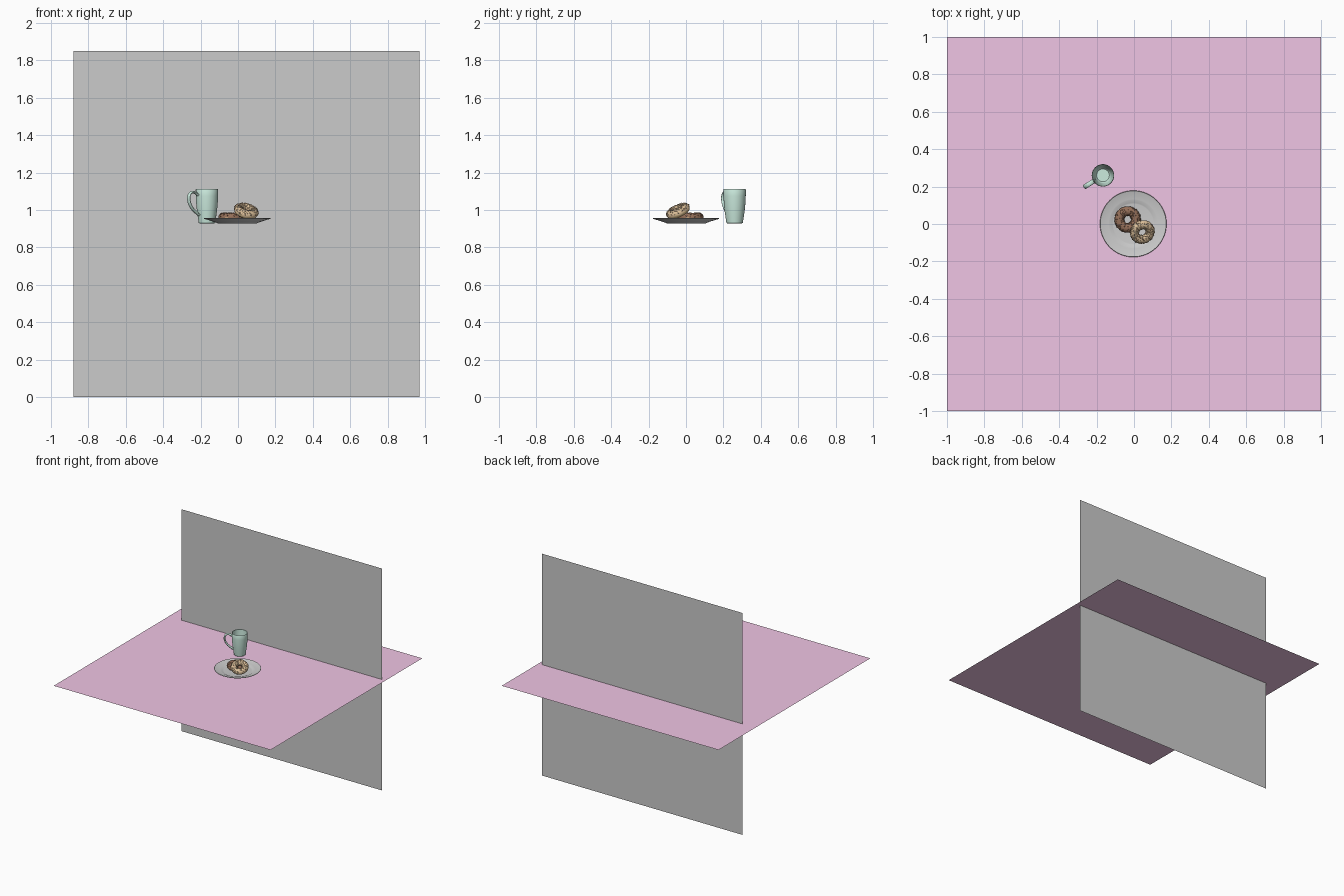
import bpy, bmesh, random
from math import sin, cos, pi, radians
from mathutils import Vector, Matrix

if "Cube" in bpy.data.objects:
    bpy.data.objects.remove(bpy.data.objects["Cube"])

random.seed(4)


def material(name, rgb):
    m = bpy.data.materials.new(name)
    m.diffuse_color = (*rgb, 1)
    m.use_nodes = True
    m.node_tree.nodes["Principled BSDF"].inputs["Base Color"].default_value = m.diffuse_color
    return m


PINK = material("pink_cloth", (0.87, 0.56, 0.78))
MINT = material("mint_glaze", (0.60, 0.83, 0.73))
DOUGH = material("dough", (0.80, 0.58, 0.30))
CHOC = material("chocolate", (0.30, 0.16, 0.10))
CARAMEL = material("caramel", (0.74, 0.54, 0.33))
NUT = material("nut", (0.85, 0.68, 0.45))


def finish(name, bm, mat=None, matrix=None, smooth=True, recalc=True):
    if recalc:
        bmesh.ops.recalc_face_normals(bm, faces=bm.faces[:])
    me = bpy.data.meshes.new(name)
    bm.to_mesh(me)
    bm.free()
    ob = bpy.data.objects.new(name, me)
    bpy.context.collection.objects.link(ob)
    if mat:
        me.materials.append(mat)
    if matrix:
        ob.matrix_world = matrix
    if smooth:
        bpy.ops.object.select_all(action='DESELECT')
        ob.select_set(True)
        bpy.context.view_layer.objects.active = ob
        bpy.ops.object.shade_smooth_by_angle(angle=radians(40))
    return ob


def quad(name, pts, mat=None):
    bm = bmesh.new()
    bm.faces.new([bm.verts.new(p) for p in pts])
    return finish(name, bm, mat, smooth=False, recalc=False)


def lathe(name, profile, x, y, mat=None, steps=64):
    bm = bmesh.new()
    vs = [bm.verts.new((r, 0, z)) for r, z in profile]
    es = [bm.edges.new(p) for p in zip(vs, vs[1:])]
    bmesh.ops.spin(bm, geom=vs + es, cent=(0, 0, 0), axis=(0, 0, 1),
                   angle=2 * pi, steps=steps)
    bmesh.ops.remove_doubles(bm, verts=bm.verts[:], dist=1e-5)
    return finish(name, bm, mat, Matrix.Translation((x, y, 0)))


def on_ring(R, r, a, t):
    d = R + r * cos(t)
    return Vector((d * cos(a), d * sin(a), r * sin(t)))


def ring(name, R, r, mat, matrix, icing=False, n=64, m=20):
    # full ring of dough, or a wavy cap of icing over its top
    bm = bmesh.new()
    rows = []
    for i in range(n):
        a = 2 * pi * i / n
        drip = 0.15 + 0.14 * sin(7 * a) + 0.08 * sin(11 * a + 1)
        row = []
        for j in range(m):
            t = -drip + (pi + 2 * drip) * j / (m - 1) if icing else 2 * pi * j / m
            row.append(bm.verts.new(on_ring(R, r, a, t)))
        rows.append(row)
    for i in range(n):
        p, q = rows[i], rows[(i + 1) % n]
        for j in range(m - 1 if icing else m):
            k = (j + 1) % m
            bm.faces.new((p[j], q[j], q[k], p[k]))
    return finish(name, bm, mat, matrix)


def crumbs(name, R, r, count, mat, matrix):
    bm = bmesh.new()
    for _ in range(count):
        p = on_ring(R, r, random.uniform(0, 2 * pi), random.uniform(0.1, pi - 0.1))
        s = random.uniform(0.6, 1.2)
        mtx = (Matrix.Translation(p)
               @ Matrix.Rotation(random.uniform(0, pi), 4, Vector((random.random(), random.random(), 1)))
               @ Matrix.Diagonal((1.5 * s, s, s, 1)))
        bmesh.ops.create_icosphere(bm, subdivisions=1, radius=0.0021, matrix=mtx)
    return finish(name, bm, mat, matrix, smooth=False)


# table surface and back wall: single flat sheets
T = 0.925
quad("table_top", [(-1, -1, T), (1, -1, T), (1, 1, T), (-1, 1, T)], PINK)
W = 0.515
quad("back_wall", [(-0.88, W, 0), (0.97, W, 0), (0.97, W, 1.85), (-0.88, W, 1.85)])

# plate
lathe("plate", [(0, .930), (.098, .930), (.103, .928), (.108, .931), (.13, .939),
                (.176, .953), (.178, .955), (.176, .957), (.132, .945), (.127, .945),
                (.112, .937), (.106, .936), (0, .936)], -0.004, 0.001, steps=96)

# mug body
MX, MY = -0.166, 0.26
lathe("mug_body", [(0, .929), (.040, .929), (.044, .932), (.048, .958), (.0535, .995),
                   (.0575, 1.035), (.0595, 1.075), (.060, 1.109), (.0585, 1.112),
                   (.0565, 1.110), (.0555, 1.075), (.053, 1.035), (.049, .995),
                   (.043, .958), (.038, .941), (.034, .937), (0, .937)], MX, MY, MINT)

# mug handle: oval section swept along a loop
path = [(.057, 1.080), (.075, 1.096), (.098, 1.098), (.115, 1.080), (.116, 1.055),
        (.106, 1.025), (.088, 1.002), (.068, .987), (.050, .973)]
bm = bmesh.new()
loops = []
for i, (u, z) in enumerate(path):
    a, b = path[max(i - 1, 0)], path[min(i + 1, len(path) - 1)]
    nrm = Vector((-(b[1] - a[1]), 0, b[0] - a[0])).normalized()
    loops.append([bm.verts.new(Vector((u, 0, z)) + nrm * 0.008 * cos(k * pi / 4)
                               + Vector((0, 0.014 * sin(k * pi / 4), 0))) for k in range(8)])
for p, q in zip(loops, loops[1:]):
    for k in range(8):
        bm.faces.new((p[k], q[k], q[(k + 1) % 8], p[(k + 1) % 8]))
handle = finish("mug_handle", bm, MINT,
                Matrix.Translation((MX, MY, 0)) @ Matrix.Rotation(radians(212), 4, 'Z'))
sub = handle.modifiers.new("smooth", 'SUBSURF')
sub.levels = sub.render_levels = 2

# flat chocolate doughnut
flat = Matrix.Translation((-0.034, 0.024, 0.960))
ring("chocolate_doughnut", 0.045, 0.024, DOUGH, flat)
ring("chocolate_icing", 0.045, 0.0255, CHOC, flat, icing=True)
crumbs("chocolate_crumbs", 0.045, 0.0258, 220, CHOC, flat)

# nut doughnut leaning on the first one
tilt = radians(28)
normal = Vector((0.5 * sin(tilt), -0.866 * sin(tilt), cos(tilt)))
lean = (Matrix.Translation((0.044, -0.042, 0.994))
        @ Vector((0, 0, 1)).rotation_difference(normal).to_matrix().to_4x4())
ring("nut_doughnut", 0.043, 0.0225, DOUGH, lean)
ring("caramel_icing", 0.043, 0.024, CARAMEL, lean, icing=True)
crumbs("nut_crumbs", 0.043, 0.0243, 200, NUT, lean)
crumbs("dark_crumbs", 0.043, 0.0243, 130, CHOC, lean)
